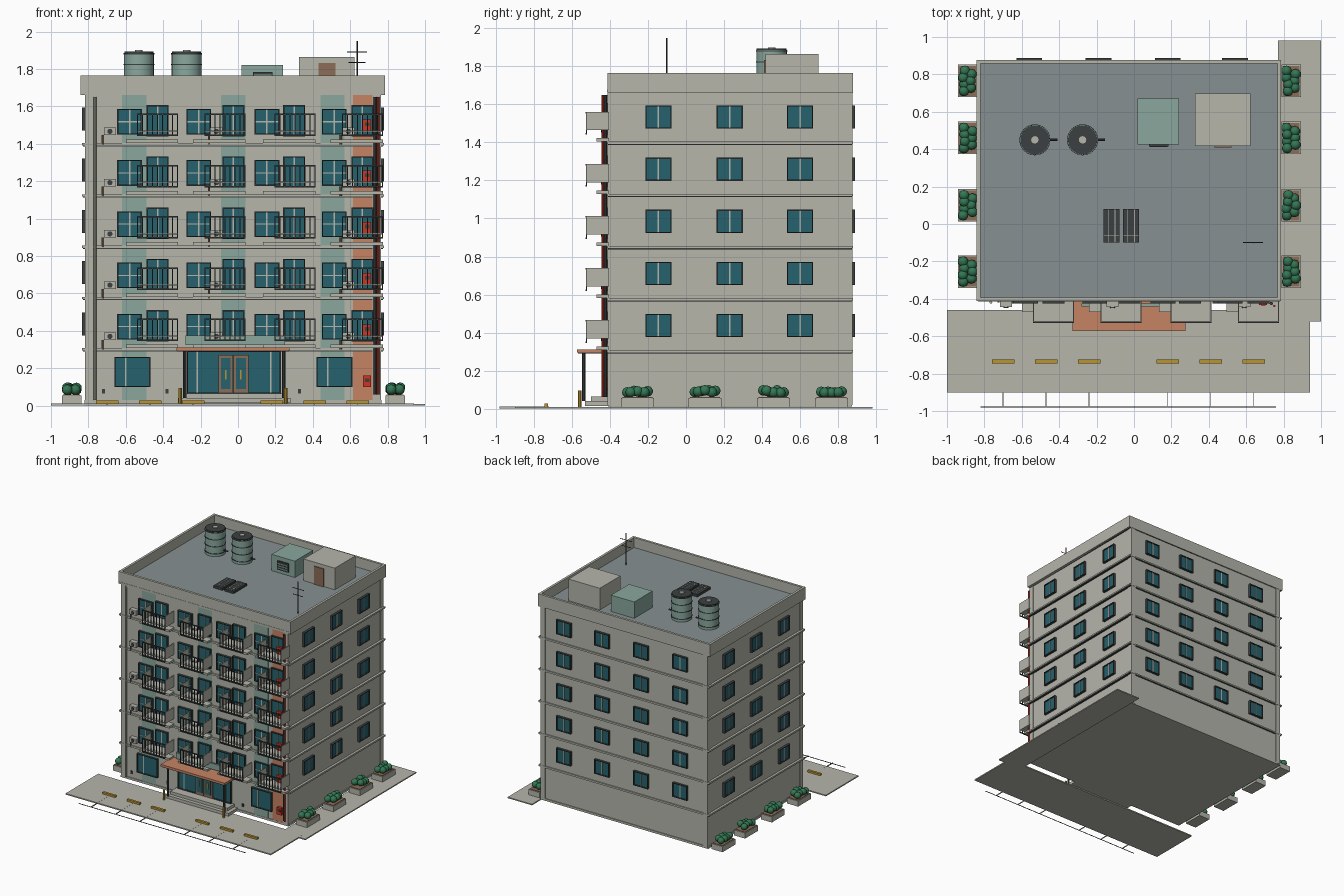
import bpy, bmesh, math, random
from mathutils import Matrix, Vector

random.seed(4)
cube = bpy.data.objects.get("Cube")
if cube:
    bpy.data.objects.remove(cube)


def material(name, r, g, b):
    m = bpy.data.materials.new(name)
    m.use_nodes = True
    col = [(c / 255) ** 2.2 for c in (r, g, b)] + [1]
    m.diffuse_color = col
    m.node_tree.nodes["Principled BSDF"].inputs["Base Color"].default_value = col
    return m


concrete = material("concrete", 180, 180, 170)
roofing = material("roof grey", 134, 143, 145)
glass = material("teal glass", 42, 98, 110)
dark = material("dark metal", 62, 66, 66)
sage = material("sage paint", 136, 166, 156)
clay = material("terracotta", 196, 130, 100)
red = material("red", 205, 55, 38)
yellow = material("yellow", 185, 148, 50)
leaf = material("leaf green", 55, 118, 85)
brown = material("brown", 138, 108, 88)

parts = {}


def mesh_of(name, mat):
    """Collects geometry of one part; turned into objects at the end."""
    return parts.setdefault(name, (bmesh.new(), mat))[0]


def box(name, mat, x0, x1, y0, y1, z0, z1):
    m = Matrix.Translation(((x0 + x1) / 2, (y0 + y1) / 2, (z0 + z1) / 2))
    m = m @ Matrix.Diagonal((x1 - x0, y1 - y0, z1 - z0, 1))
    bmesh.ops.create_cube(mesh_of(name, mat), size=1, matrix=m)


def rod(name, mat, a, b, r, sides=8):
    a, b = Vector(a), Vector(b)
    m = Matrix.Translation((a + b) / 2) @ (b - a).to_track_quat('Z', 'Y').to_matrix().to_4x4()
    bmesh.ops.create_cone(mesh_of(name, mat), cap_ends=True, segments=sides, radius1=r,
                          radius2=r, depth=(b - a).length, matrix=m)


# Main wall limits
X0, X1, Y0, Y1 = -0.815, 0.76, -0.405, 0.868
FLOOR, BASE = 0.274, 0.3
ROOF = BASE + 5 * FLOOR


def on_wall(name, mat, face, u0, u1, z0, z1, d0, d1):
    """Box lying on one wall, u along the wall, d out from it."""
    if face == "front":
        box(name, mat, u0, u1, Y0 - d1, Y0 - d0, z0, z1)
    elif face == "back":
        box(name, mat, u0, u1, Y1 + d0, Y1 + d1, z0, z1)
    elif face == "left":
        box(name, mat, X1 + d0, X1 + d1, u0, u1, z0, z1)
    else:
        box(name, mat, X0 - d1, X0 - d0, u0, u1, z0, z1)


def window(face, u, z, w, h, mullions=(0,), bar=False):
    a, b, c, d, t = u - w / 2, u + w / 2, z - h / 2, z + h / 2, 0.006
    pre = face + "_window_"
    on_wall(pre + "glass", glass, face, a, b, c, d, -0.01, 0.01)
    for u0, u1, z0, z1 in ((a - t, a, c - t, d + t), (b, b + t, c - t, d + t),
                           (a, b, c - t, c), (a, b, d, d + t)):
        on_wall(pre + "frames", dark, face, u0, u1, z0, z1, -0.01, 0.02)
    for k in mullions:
        on_wall(pre + "mullions", concrete, face, u + k * w - 0.004, u + k * w + 0.004, c, d, 0, 0.015)
    if bar:
        on_wall(pre + "mullions", concrete, face, a, b, z - 0.003, z + 0.003, 0, 0.014)


# Paving and parking bays
box("front_paving", concrete, -1, 0.94, -0.9, -0.46, 0, 0.01)
box("side_paving", concrete, 0.77, 1, -0.52, 0.98, 0, 0.0095)
box("bay_line_end", dark, -0.82, 0.76, -0.98, -0.976, 0, 0.004)
for x in (-0.7, -0.47, -0.24, 0.18, 0.41, 0.64):
    box("bay_lines", concrete, x - 0.002, x + 0.002, -0.98, -0.72, 0.002, 0.0105)
    box("wheel_stops", yellow, x - 0.06, x + 0.06, -0.745, -0.725, 0.01, 0.026)

# Building shell, corner pilasters, floor bands
box("walls", concrete, X0, X1, Y0, Y1, 0.015, ROOF)
box("plinth", concrete, X0 - 0.006, X1 + 0.006, Y0 - 0.006, Y1 + 0.006, 0.012, 0.03)
for x in (X0 - 0.004, X1 - 0.04):
    for y in (Y0 - 0.008, Y1 - 0.036):
        box("corner_pilasters", concrete, x, x + 0.044, y, y + 0.044, 0.02, ROOF)
for i in range(6):
    z = BASE + i * FLOOR
    for name, mat, e, lo, hi in (("floor_bands", concrete, 0.02, -0.004, 0.008),
                                 ("band_shadow_trim", dark, 0.015, -0.01, -0.004)):
        box(name, mat, X0 - e, X1 + e, Y0 - e + 0.01, Y1 + e - 0.01, z + lo, z + hi)

# Parapet and roof deck
px0, px1, py0, py1 = X0 - 0.026, X1 + 0.026, Y0 - 0.008, Y1 + 0.01
box("roof_deck", roofing, px0 + 0.01, px1 - 0.01, py0 + 0.01, py1 - 0.01, 1.66, 1.68)
for x in (px0, px1 - 0.02):
    box("parapet", concrete, x, x + 0.02, py0, py1, 1.66, 1.765)
for y in (py0, py1 - 0.02):
    box("parapet", concrete, px0 + 0.02, px1 - 0.02, y, y + 0.02, 1.66, 1.765)

# Coloured facade strips
for x in (-0.555, -0.025, 0.505):
    on_wall("sage_strips", sage, "front", x - 0.065, x + 0.065, 0.03, ROOF, 0, 0.004)
on_wall("terracotta_strip", clay, "front", 0.615, 0.725, 0.02, ROOF, 0, 0.005)

# Upper floors
for i in range(5):
    zb = BASE + i * FLOOR
    zc = zb + 0.122
    for y in (-0.145, 0.23, 0.6):
        for face in ("left", "right"):
            window(face, y, zc + 0.015, 0.125, 0.11)
    for x in (0.54, 0.18, -0.19, -0.56):
        window("back", x, zc + 0.015, 0.125, 0.11)
    for x in (-0.58, -0.21, 0.155, 0.515):
        window("front", x, zc, 0.12, 0.125, bar=True)
    for x in (-0.43, -0.025, 0.3, 0.665):
        window("front", x, zc + 0.005, 0.105, 0.155)
    # Balconies: floor, side panels, barred railing, ledge below
    for x0, x1 in ((-0.54, -0.32), (-0.18, 0.04), (0.195, 0.415), (0.555, 0.775)):
        box("balcony_floors", concrete, x0, x1, -0.522, Y0, zb + 0.068, zb + 0.076)
        for x in (x0, x1 - 0.006):
            box("balcony_side_panels", concrete, x, x + 0.006, -0.524, Y0, zb + 0.07, zb + 0.165)
        for z in (zb + 0.045, zb + 0.157):
            box("balcony_rails", dark, x0, x1, -0.528, -0.52, z, z + 0.008)
        for k in range(9):
            x = x0 + 0.003 + k * (x1 - x0 - 0.006) / 8
            box("balcony_bars", dark, x - 0.003, x + 0.003, -0.527, -0.521, zb + 0.045, zb + 0.16)
        box("balcony_ledges", concrete, x0 - 0.06, x1, -0.47, Y0, zb + 0.008, zb + 0.026)
    # Air conditioners
    for x in (-0.685, -0.115, 0.59):
        box("air_conditioners", concrete, x - 0.032, x + 0.032, -0.445, Y0, zb + 0.05, zb + 0.09)
        rod("air_conditioner_fans", dark, (x, -0.448, zb + 0.07), (x, -0.44, zb + 0.07), 0.014, 12)
        rod("drain_pipes", brown, (x - 0.04, -0.415, zb), (x - 0.04, -0.415, zb + 0.05), 0.006)

# Fire cabinets and riser pipes
for i in range(6):
    z = 0.1 + i * FLOOR
    box("fire_cabinets", red, 0.668, 0.712, -0.432, Y0, z, z + 0.06)
    box("fire_cabinet_panels", dark, 0.678, 0.702, -0.435, -0.43, z + 0.025, z + 0.045)
rod("red_riser", red, (0.75, -0.438, 0.06), (0.75, -0.438, 1.65), 0.006)
rod("dark_riser", dark, (0.734, -0.425, 0.06), (0.734, -0.425, 1.65), 0.009)
rod("corner_downpipe", concrete, (-0.765, -0.418, 0.03), (-0.765, -0.418, 1.65), 0.008)

# Ground floor windows and entrance
for x in (-0.565, 0.515):
    window("front", x, 0.18, 0.18, 0.15, (-0.2,))
window("front", -0.022, 0.178, 0.49, 0.215, (-0.4, 0.4))
for x in (-0.066, 0.016):
    on_wall("entrance_doors", brown, "front", x - 0.039, x + 0.039, 0.065, 0.27, 0, 0.02)
    on_wall("door_glass", glass, "front", x - 0.026, x + 0.026, 0.09, 0.255, 0.02, 0.024)
    on_wall("door_handles", yellow, "front", x - 0.004, x + 0.004, 0.14, 0.19, 0.024, 0.03)
box("upper_step", concrete, -0.29, 0.25, -0.5, Y0, 0.04, 0.065)
box("lower_step", concrete, -0.32, 0.28, -0.53, Y0, 0.015, 0.04)
box("entrance_canopy", clay, -0.33, 0.275, -0.572, Y0, 0.295, 0.312)
box("canopy_trim", dark, -0.325, 0.27, -0.567, Y0, 0.289, 0.295)
box("sign_board", sage, -0.28, 0.25, -0.44, -0.425, 0.325, 0.375)
for x in (-0.285, 0.245):
    rod("canopy_posts", dark, (x, -0.537, 0.04), (x, -0.537, 0.295), 0.009)
for x in (-0.308, 0.256):
    rod("bollards", yellow, (x, -0.558, 0.005), (x, -0.558, 0.095), 0.009)
for x in (-0.72, -0.38, 0.33):
    on_wall("wall_vents", dark, "front", x - 0.008, x + 0.008, 0.065, 0.09, 0, 0.008)

# Planters along both sides
for x in (-0.89, 0.84):
    for y in (-0.255, 0.1, 0.46, 0.765):
        box("planters", concrete, x - 0.052, x + 0.052, y - 0.087, y + 0.087, 0.008, 0.055)
        box("planter_soil", brown, x - 0.046, x + 0.046, y - 0.08, y + 0.08, 0.055, 0.06)
        for k in range(7):
            at = (x + (-0.02, 0.022)[k % 2] + random.uniform(-.006, .006), y - 0.054 + k * 0.018,
                  0.083 + random.uniform(0, 0.014))
            bmesh.ops.create_icosphere(mesh_of("bushes", leaf), subdivisions=2, radius=0.028,
                                       matrix=Matrix.Translation(at))

# Water tanks
for x in (-0.53, -0.275):
    y = 0.45
    rod("water_tanks", sage, (x, y, 1.68), (x, y, 1.885), 0.08, 24)
    for z in (1.7, 1.76, 1.82, 1.878):
        rod("tank_hoops", dark, (x, y, z), (x, y, z + 0.006), 0.083, 24)
    rod("tank_lids", dark, (x, y, 1.884), (x, y, 1.893), 0.078, 24)
    rod("tank_caps", concrete, (x, y, 1.89), (x, y, 1.9), 0.02, 12)
    rod("tank_pipes", dark, (x, y, 1.72), (x + 0.12, y, 1.72), 0.006)

# Roof plant box and stair house
box("plant_box", sage, 0.02, 0.24, 0.425, 0.67, 1.68, 1.82)
box("plant_grille", dark, 0.08, 0.185, 0.415, 0.425, 1.71, 1.785)
for k in range(3):
    box("plant_louvres", sage, 0.085, 0.18, 0.411, 0.416, 1.722 + k * 0.02, 1.73 + k * 0.02)
box("stair_house", concrete, 0.327, 0.623, 0.418, 0.697, 1.68, 1.865)
box("stair_house_door", brown, 0.43, 0.52, 0.41, 0.42, 1.68, 1.833)

# Roof panels
for x in (-0.12, -0.015):
    box("roof_panels", dark, x - 0.043, x + 0.043, -0.1, 0.08, 1.685, 1.705)
    for dx in (-0.018, 0.018):
        box("roof_panel_bars", concrete, x + dx - 0.002, x + dx + 0.002, -0.1, 0.08, 1.704, 1.708)
    box("roof_panel_bars", concrete, x - 0.043, x + 0.043, -0.062, -0.058, 1.704, 1.708)

# Antenna
rod("antenna_mast", dark, (0.637, -0.1, 1.67), (0.637, -0.1, 1.95), 0.004, 6)
for z, w in ((1.89, 0.054), (1.835, 0.045)):
    rod("antenna_arms", dark, (0.637 - w, -0.1, z), (0.637 + w, -0.1, z), 0.003, 6)

for name, (bm, mat) in parts.items():
    me = bpy.data.meshes.new(name)
    bm.to_mesh(me)
    bm.free()
    me.materials.append(mat)
    ob = bpy.data.objects.new(name, me)
    bpy.context.collection.objects.link(ob)
    if name in ("water_tanks", "tank_hoops", "bollards", "bushes"):
        with bpy.context.temp_override(object=ob, active_object=ob, selected_objects=[ob],
                                       selected_editable_objects=[ob]):
            bpy.ops.object.shade_smooth_by_angle(angle=math.radians(40))
